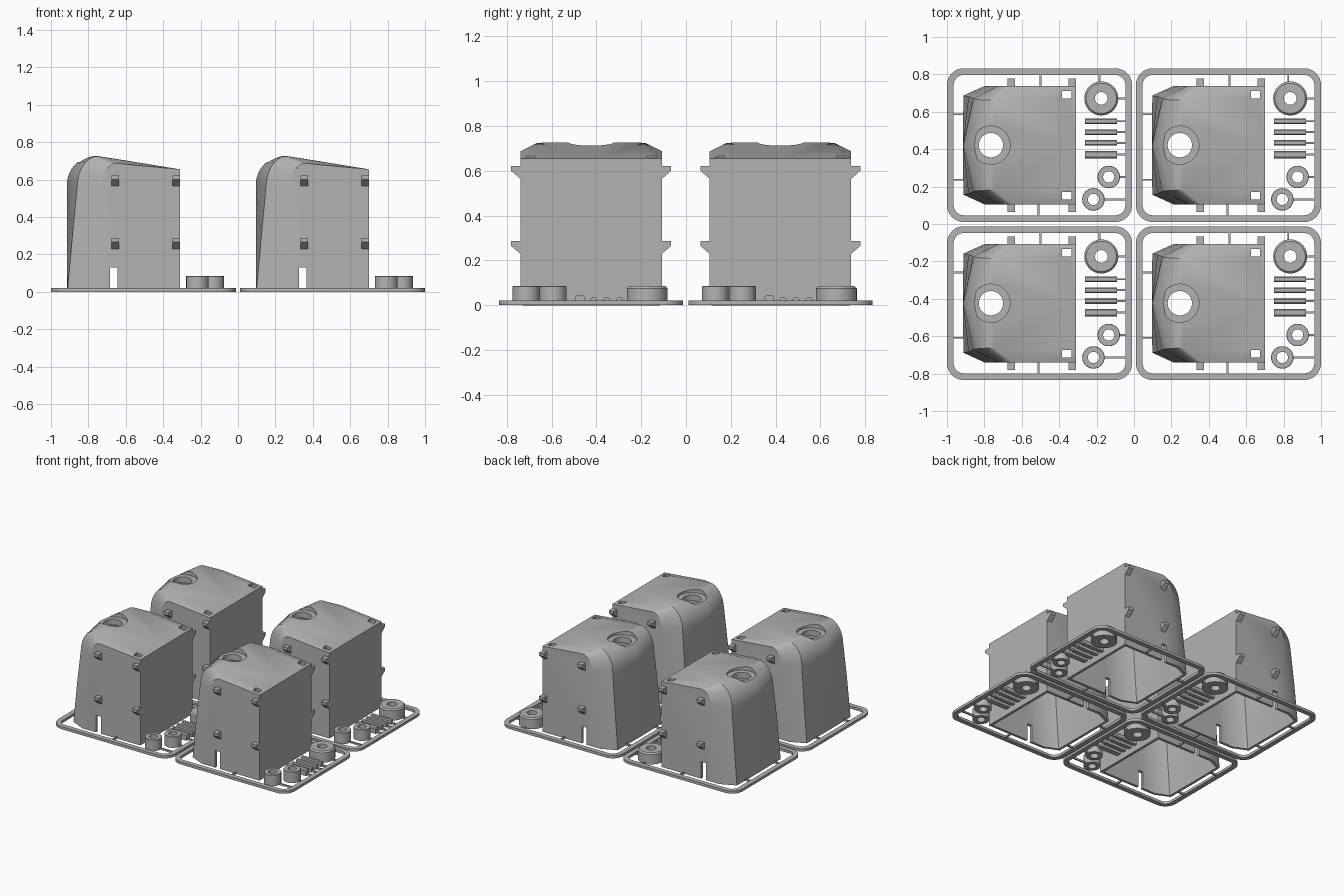
import bpy, bmesh, math
from mathutils import Matrix, Vector

if "Cube" in bpy.data.objects:
    bpy.data.objects.remove(bpy.data.objects["Cube"])

grey = bpy.data.materials.new("light_grey_plastic")
grey.use_nodes = True
COLOUR = (0.45, 0.45, 0.45, 1)
grey.diffuse_color = COLOUR
grey.node_tree.nodes["Principled BSDF"].inputs["Base Color"].default_value = COLOUR

HALF = 0.316            # half width of the housing
BACK = -0.31            # x of the flat back wall
HOLE_X = -0.765
UNIT_Y = 0.4215         # centre line of one unit
STEP = Vector((1.01, 0.845))


def make(name, bm):
    bmesh.ops.recalc_face_normals(bm, faces=bm.faces)
    mesh = bpy.data.meshes.new(name)
    bm.to_mesh(mesh)
    bm.free()
    mesh.materials.append(grey)
    obj = bpy.data.objects.new(name, mesh)
    bpy.context.collection.objects.link(obj)
    return obj


def add_box(bm, x0, x1, y0, y1, z0, z1):
    size = Matrix.Diagonal((x1 - x0, y1 - y0, z1 - z0, 1))
    centre = Matrix.Translation(((x0 + x1) / 2, (y0 + y1) / 2, (z0 + z1) / 2))
    bmesh.ops.create_cube(bm, size=1, matrix=centre @ size)


def add_cylinder(bm, x, y, r, z0, z1):
    bmesh.ops.create_cone(bm, cap_ends=True, segments=48, radius1=r, radius2=r,
                          depth=z1 - z0, matrix=Matrix.Translation((x, y, (z0 + z1) / 2)))


def add_ring(bm, loops):
    """Closed tube through a cycle of matching point loops."""
    rings = [[bm.verts.new(p) for p in loop] for loop in loops]
    for i, a in enumerate(rings):
        b = rings[(i + 1) % len(rings)]
        for j in range(len(a)):
            k = (j + 1) % len(a)
            bm.faces.new((a[j], a[k], b[k], b[j]))


def circle(x, y, r, z, n=40):
    return [(x + r * math.cos(t), y + r * math.sin(t), z)
            for t in (math.tau * i / n for i in range(n))]


def rounded_rect(inset, z, n=8):
    hx, hy, r = 0.495 - inset, 0.411 - inset, 0.09 - inset
    pts = []
    for q, (sx, sy) in enumerate(((1, 1), (-1, 1), (-1, -1), (1, -1))):
        for i in range(n + 1):
            t = (q + i / n) * math.pi / 2
            pts.append((-0.505 + sx * (hx - r) + r * math.cos(t),
                        sy * (hy - r) + r * math.sin(t), z))
    return pts


def housing_body(name, capped):
    """Loft of ribs: nose centre, nose corner and side edge, mirrored in y."""
    ribs = [((-0.915, 0), (-0.912, 0.265, 0), (-0.80, 0)),
            ((-0.915, 0.30), (-0.885, 0.26, 0.30), (-0.77, 0.30))]
    for i in range(9):
        t = i / 8 * math.pi / 2
        c, s = math.cos(t), math.sin(t)
        ribs.append(((-0.76 - 0.155 * c, 0.573 + 0.155 * s),
                     (-0.75 - 0.11 * c, 0.25 - 0.01 * s, 0.56 + 0.165 * s),
                     (-0.65 - 0.08 * c, 0.56 + 0.127 * s)))
    ribs.append(((BACK, 0.655), (BACK, 0.28, 0.655), (BACK, 0.655)))
    bm = bmesh.new()
    rows = []
    for (cx, cz), (sx, sy, sz), (ex, ez) in ribs:
        rows.append([bm.verts.new(p) for p in (
            (ex, -HALF, ez), (sx, -sy, sz), (cx, 0, cz), (sx, sy, sz), (ex, HALF, ez))])
    for a, b in zip(rows, rows[1:]):
        for j in range(4):
            bm.faces.new((a[j], a[j + 1], b[j + 1], b[j]))
    low = [bm.verts.new((BACK, s * HALF, 0)) for s in (-1, 1)]
    bm.faces.new([r[0] for r in rows] + [low[0]])
    bm.faces.new([r[4] for r in rows] + [low[1]])
    bm.faces.new(rows[-1] + [low[1], low[0]])
    if capped:
        bm.faces.new(rows[0] + [low[1], low[0]])
    return make(name, bm)


def boolean(obj, other, operation):
    mod = obj.modifiers.new(operation.lower(), "BOOLEAN")
    mod.operation, mod.object, mod.solver = operation, other, "EXACT"


def bake(obj):
    graph = bpy.context.evaluated_depsgraph_get()
    mesh = bpy.data.meshes.new_from_object(obj.evaluated_get(graph))
    obj.modifiers.clear()
    obj.data = mesh


# Hollow housing, open underneath
housing = housing_body("housing", False)
wall = housing.modifiers.new("wall", "SOLIDIFY")
wall.thickness, wall.offset, wall.use_even_offset = 0.02, -1, True
bake(housing)

# Boss under the round hole, trimmed to the housing shape
envelope = housing_body("envelope", True)
envelope.location.z = -0.004
bm = bmesh.new()
add_cylinder(bm, HOLE_X, 0, 0.115, 0.65, 0.8)
boss = make("boss", bm)
boolean(boss, envelope, "INTERSECT")
bake(boss)
boolean(housing, boss, "UNION")

# Counterbore, through hole, side slots and top windows
cutters = []
for radius, floor in ((0.102, 0.695), (0.065, 0.5)):
    bm = bmesh.new()
    add_cylinder(bm, HOLE_X, 0, radius, floor, 0.9)
    cutters.append(make("hole_cutter", bm))
bm = bmesh.new()
add_box(bm, -0.685, -0.645, -0.5, 0.5, -0.05, 0.13)
for s in (-1, 1):
    add_box(bm, -0.385, -0.335, s * 0.27 - 0.02, s * 0.27 + 0.02, 0.6, 0.8)
cutters.append(make("slot_cutter", bm))
for cutter in cutters:
    cutter.hide_render = True
    boolean(housing, cutter, "DIFFERENCE")
bake(housing)
for helper in cutters + [boss, envelope]:
    bpy.data.objects.remove(helper)

# Wedge clips on both sides
bm = bmesh.new()
for side in (-1, 1):
    for x in (-0.675, -0.35):
        for top in (0.622, 0.287):
            shape = ((-0.005, top), (0.041, top), (0.041, top - 0.022), (-0.005, top - 0.062))
            ends = [[bm.verts.new((px, side * (HALF + d), z)) for d, z in shape]
                    for px in (x, x + 0.04)]
            for e in ends:
                bm.faces.new(e)
            for j in range(4):
                k = (j + 1) % 4
                bm.faces.new((ends[0][j], ends[0][k], ends[1][k], ends[1][j]))
clips = make("side_clips", bm)

# Flat rounded frame
bm = bmesh.new()
add_ring(bm, [rounded_rect(i, z) for i, z in ((0, 0), (0, 0.02), (0.036, 0.02), (0.036, 0))])
frame = make("frame", bm)

# Loose rings: one wide, two small
bm = bmesh.new()
for x, y, r, hole, chamfer in ((-0.175, 0.25, 0.091, 0.034, 0.01),
                               (-0.135, -0.17, 0.06, 0.03, 0.002),
                               (-0.217, -0.29, 0.06, 0.03, 0.002)):
    section = ((r, 0), (r, 0.085 - chamfer), (r - chamfer, 0.085), (hole, 0.085), (hole, 0))
    add_ring(bm, [circle(x, y, rad, z) for rad, z in section])
rings = make("loose_rings", bm)

# Loose pins
PIN_Y = (-0.05, 0.012, 0.07, 0.128)
bm = bmesh.new()
for i, y in enumerate(PIN_Y):
    w, h = (0.02, 0.043) if i == 0 else (0.015, 0.034)
    add_box(bm, -0.262, -0.09, y - w, y + w, 0, h)
bmesh.ops.bevel(bm, geom=[e for e in bm.edges if all(v.co.z > 0.02 for v in e.verts)
                          and abs(e.verts[0].co.x - e.verts[1].co.x) > 0.1],
                offset=0.006, segments=1, affect="EDGES")
pins = make("loose_pins", bm)

# Thin runners joining parts to the frame
bm = bmesh.new()
T = 0.005
for y, x0 in [(p, -0.095) for p in PIN_Y] + [(0.25, -0.09), (-0.17, -0.08), (-0.29, -0.162)]:
    add_box(bm, x0, -0.04, y - T, y + T, 0, 0.014)
for y in (-0.185, 0.165):
    add_box(bm, -0.97, -0.9, y - T, y + T, 0, 0.014)
for x, y0, y1 in ((-0.5, 0.31, 0.38), (-0.51, -0.38, -0.31), (-0.185, 0.335, 0.38)):
    add_box(bm, x - T, x + T, y0, y1, 0, 0.014)
runners = make("runners", bm)

# Shade, then repeat the whole unit in a two by two layout
for part in (housing, clips, frame, rings, pins, runners):
    part.data.polygons.foreach_set("use_smooth", [True] * len(part.data.polygons))
    part.data.set_sharp_from_angle(angle=math.radians(28))
    for col in (0, 1):
        for row in (0, 1):
            copy = part if (col, row) == (0, 0) else part.copy()
            if copy is not part:
                bpy.context.collection.objects.link(copy)
            copy.location = (col * STEP.x, UNIT_Y - row * STEP.y, 0)
